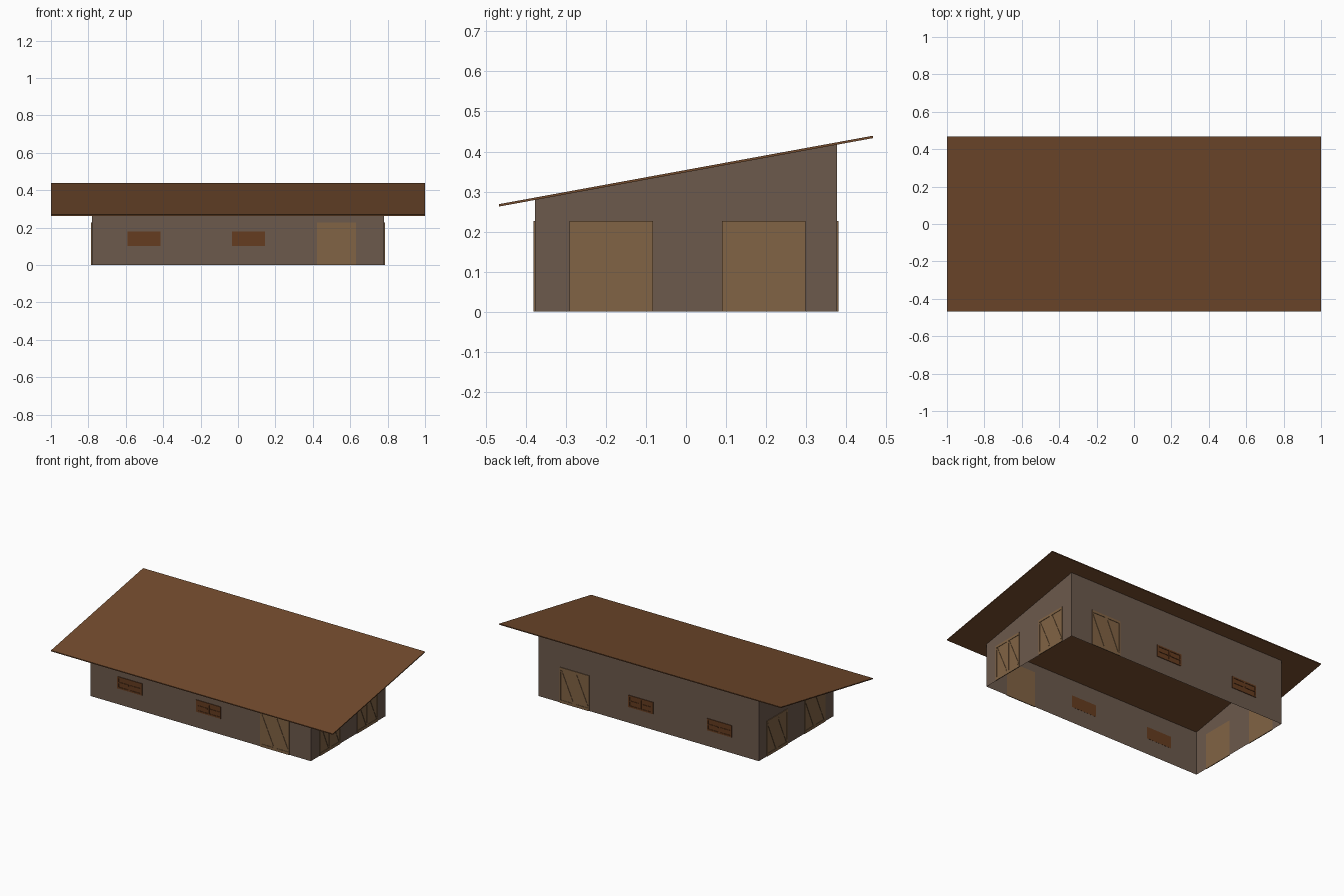
import bpy, bmesh, math
from mathutils import Matrix, Vector

if "Cube" in bpy.data.objects:
    bpy.data.objects.remove(bpy.data.objects["Cube"])

HX, HY = 0.781, 0.377            # wall half sizes
Z0, SLOPE, T = 0.351, 0.183, 0.003   # roof plane and half thickness


def material(name, rgb):
    m = bpy.data.materials.new(name)
    m.diffuse_color = (*rgb, 1)
    m.use_nodes = True
    m.node_tree.nodes["Principled BSDF"].inputs["Base Color"].default_value = m.diffuse_color
    return m


WALL = material("wall_paint", (0.15, 0.10, 0.072))
DOOR = material("door_wood", (0.22, 0.125, 0.058))
WIN = material("window_wood", (0.13, 0.045, 0.014))
ROOF = material("roof_brown", (0.17, 0.07, 0.026))


def finish(name, bm, mat, matrix=Matrix()):
    bmesh.ops.recalc_face_normals(bm, faces=bm.faces)
    me = bpy.data.meshes.new(name)
    bm.to_mesh(me)
    bm.free()
    me.materials.append(mat)
    ob = bpy.data.objects.new(name, me)
    ob.matrix_world = matrix
    bpy.context.collection.objects.link(ob)
    return ob


def box(bm, u0, u1, v0, v1, w0, w1):
    # local frame: u along wall, -y outward (w), z up (v)
    size = Matrix.Diagonal((u1 - u0, w1 - w0, v1 - v0, 1))
    pos = Matrix.Translation(((u0 + u1) / 2, -(w0 + w1) / 2, (v0 + v1) / 2))
    bmesh.ops.create_cube(bm, size=1, matrix=pos @ size)


def brace(bm, a, b, width, w0, w1):
    # diagonal board between two (u, v) points
    d = Vector(b) - Vector(a)
    c = (Vector(a) + Vector(b)) / 2
    mat = (Matrix.Translation((c.x, -(w0 + w1) / 2, c.y))
           @ Matrix.Rotation(-math.atan2(d.y, d.x), 4, 'Y')
           @ Matrix.Diagonal((d.length, w1 - w0, width, 1)))
    bmesh.ops.create_cube(bm, size=1, matrix=mat)


def frame(bm, u0, u1, v0, v1, side, top, bottom, w):
    box(bm, u0, u0 + side, v0, v1, 0, w)
    box(bm, u1 - side, u1, v0, v1, 0, w)
    box(bm, u0 + side, u1 - side, v1 - top, v1, 0, w)
    box(bm, u0 + side, u1 - side, v0, v0 + bottom, 0, w)


def double_door(name, matrix):
    bm = bmesh.new()
    h, z = 0.104, 0.227
    box(bm, -h, h, 0, z, -0.0008, 0.0015)
    frame(bm, -h, h, 0, z, 0.007, 0.015, 0.018, 0.004)
    box(bm, -0.0088, 0.0088, 0.018, z - 0.015, 0, 0.004)
    for u0, u1 in ((-0.094, -0.012), (0.012, 0.094)):
        brace(bm, (u0, z - 0.02), (u1, 0.023), 0.01, 0, 0.004)
    finish(name, bm, DOOR, matrix)


def window(name, matrix):
    bm = bmesh.new()
    h, a, b = 0.088, 0.102, 0.178
    box(bm, -h, h, a, b, -0.0008, 0.001)
    frame(bm, -h, h, a, b, 0.01, 0.01, 0.01, 0.004)
    box(bm, -0.005, 0.005, a + 0.01, b - 0.01, 0, 0.004)
    for s in (-1, 1):
        u = s * (h + 0.005 - 0.01 + 0.005) / 2
        box(bm, u - 0.0365, u + 0.0365, 0.136, 0.144, 0, 0.004)
    finish(name, bm, WIN, matrix)


def at(x, y, deg):
    return Matrix.Translation((x, y, 0)) @ Matrix.Rotation(math.radians(deg), 4, 'Z')


# walls: open shell under the sloping roof
bm = bmesh.new()
corners = [(-HX, -HY), (HX, -HY), (HX, HY), (-HX, HY)]
low = [bm.verts.new((x, y, 0)) for x, y in corners]
top = [bm.verts.new((x, y, Z0 + SLOPE * y - T)) for x, y in corners]
for i in range(4):
    j = (i + 1) % 4
    bm.faces.new((low[i], low[j], top[j], top[i]))
finish("walls", bm, WALL)

# roof slab
bm = bmesh.new()
bmesh.ops.create_cube(bm, size=1, matrix=Matrix.Diagonal((2, 0.934, 2 * T, 1)))
for v in bm.verts:
    v.co.z += Z0 + SLOPE * v.co.y
finish("roof", bm, ROOF)

# doors and windows on the long walls
for side, y, deg in (("front", -HY, 0), ("back", HY, 180)):
    double_door(side + "_door", at(0.526, y, deg))
    for n, x in (("left", -0.502), ("middle", 0.056)):
        window(f"{side}_window_{n}", at(x, y, deg))

# paired doors on the end walls
for side, x, deg in (("right", HX, 90), ("left", -HX, -90)):
    for n, y in (("front", -0.187), ("back", 0.194)):
        double_door(f"{side}_door_{n}", at(x, y, deg))
